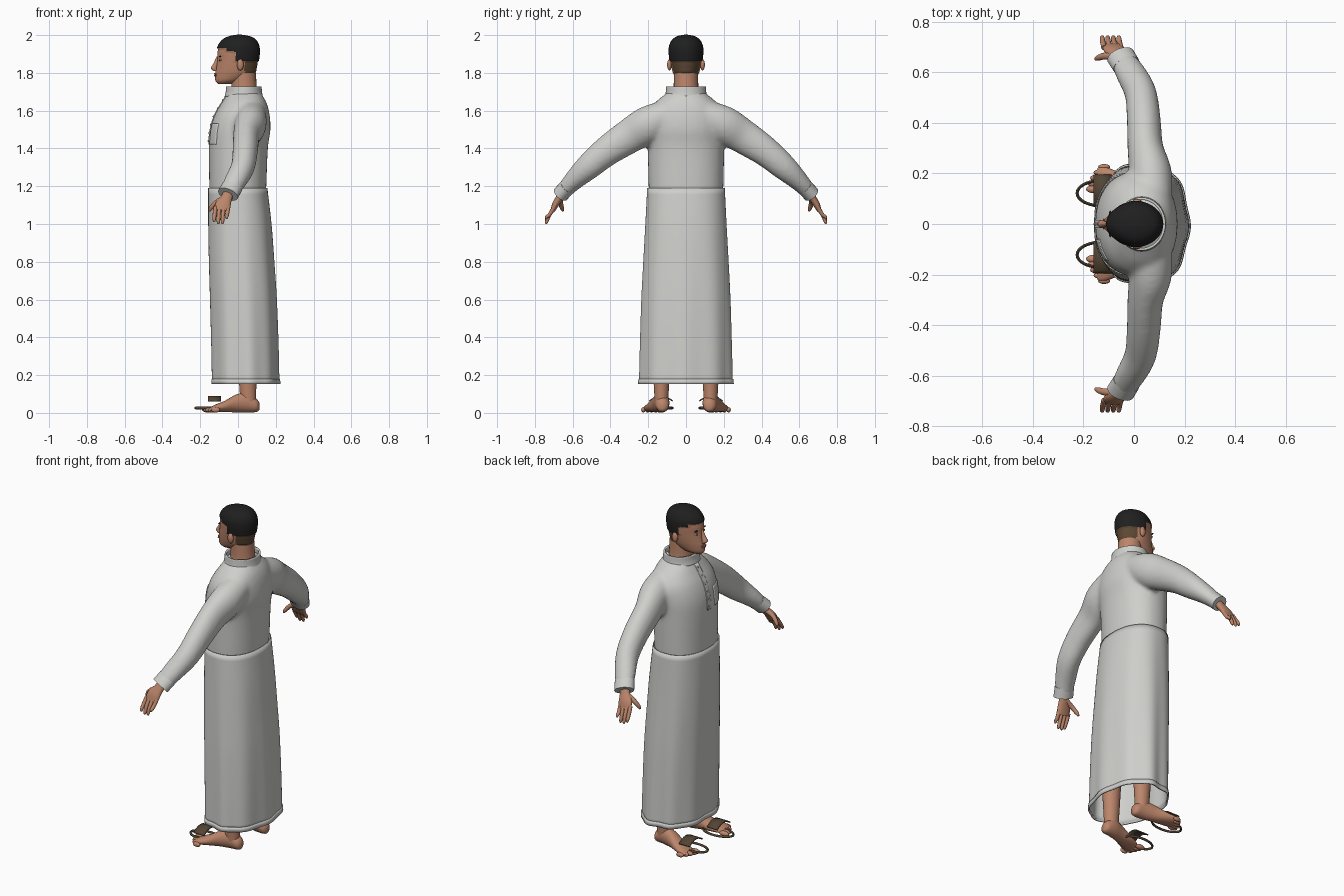
import bpy, bmesh, math
from mathutils import Vector
from mathutils.bvhtree import BVHTree

if "Cube" in bpy.data.objects:
    bpy.data.objects.remove(bpy.data.objects["Cube"])


def material(name, r, g, b):
    m = bpy.data.materials.new(name)
    m.use_nodes = True
    m.diffuse_color = (r, g, b, 1)
    node = m.node_tree.nodes["Principled BSDF"]
    node.inputs["Base Color"].default_value = (r, g, b, 1)
    node.inputs["Roughness"].default_value = 0.8
    return m


CLOTH = material("off white cloth", .62, .62, .60)
SKIN = material("warm skin", .50, .235, .145)
HAIR = material("black hair", .014, .014, .014)
FADE = material("short cropped hair", .11, .065, .035)
LEATHER = material("brown leather", .085, .06, .035)
LIP = material("lip", .36, .14, .10)
WHITE = material("eye white", .55, .5, .45)


def finish(name, bm, mat, angle=50):
    bmesh.ops.recalc_face_normals(bm, faces=bm.faces)
    me = bpy.data.meshes.new(name)
    bm.to_mesh(me)
    bm.free()
    ob = bpy.data.objects.new(name, me)
    bpy.context.collection.objects.link(ob)
    me.materials.append(mat)
    bpy.ops.object.select_all(action='DESELECT')
    ob.select_set(True)
    bpy.context.view_layer.objects.active = ob
    bpy.ops.object.shade_smooth_by_angle(angle=math.radians(angle))
    return ob


def spline(rows, n):
    """Catmull-Rom samples through rows, n per span."""
    p = [rows[0]] + list(rows) + [rows[-1]]
    out = []
    for i in range(1, len(p) - 2):
        for k in range(n):
            t = k / n
            out.append([.5 * (2 * b + (c - a) * t + (2 * a - 5 * b + 4 * c - d) * t * t
                              + (3 * b - a - 3 * c + d) * t ** 3)
                        for a, b, c, d in zip(p[i - 1], p[i], p[i + 1], p[i + 2])])
    return out + [list(rows[-1])]


def tube(name, rows, mat, ref=(1, 0, 0), seg=24, n=4, up=None, power=2, cap=True, fold=None):
    """Loft ellipses along a path; rows are x, y, z, radius along ref, other radius."""
    bm = bmesh.new()
    pts = spline(rows, n)
    rings = []
    for i, (x, y, z, ru, rv) in enumerate(pts):
        a, b = pts[max(i - 1, 0)], pts[min(i + 1, len(pts) - 1)]
        t = Vector(up) if up else (Vector(b[:3]) - Vector(a[:3])).normalized()
        u = Vector(ref)
        u = (u - t * u.dot(t)).normalized()
        v = t.cross(u)
        ring = []
        for k in range(seg):
            ang = math.tau * k / seg
            c, s = math.cos(ang), math.sin(ang)
            f = (abs(c) ** power + abs(s) ** power) ** (-1 / power)
            f *= 1 + fold(ang, z) if fold else 1
            ring.append(bm.verts.new(Vector((x, y, z)) + u * ru * c * f + v * rv * s * f))
        rings.append(ring)
    for r, q in zip(rings, rings[1:]):
        for k in range(seg):
            j = (k + 1) % seg
            bm.faces.new((r[k], r[j], q[j], q[k]))
    if cap:
        bm.faces.new(rings[0][::-1])
        bm.faces.new(rings[-1])
    return finish(name, bm, mat)


def body(name, rows, mat, **kw):
    """Upright loft; rows are z, front x, back x, half width."""
    return tube(name, [((f + b) / 2, 0, z, (b - f) / 2, w) for z, f, b, w in rows],
                mat, up=(0, 0, 1), **kw)


def blob(name, loc, size, mat):
    bm = bmesh.new()
    bmesh.ops.create_uvsphere(bm, u_segments=16, v_segments=10, radius=1)
    bmesh.ops.scale(bm, vec=size, verts=bm.verts)
    bmesh.ops.translate(bm, vec=loc, verts=bm.verts)
    return finish(name, bm, mat)


def thicken(ob, t):
    m = ob.modifiers.new("thickness", 'SOLIDIFY')
    m.thickness, m.offset = t, 0


def surface(ob):
    dg = bpy.context.evaluated_depsgraph_get()
    tree = BVHTree.FromObject(ob, dg)
    return lambda y, z: tree.ray_cast(Vector((-.6, y, z)), Vector((1, 0, 0)))[0].x


# Robe top: torso and sleeves fused into one cloth surface
torso = body("robe_top", [(1.15, -.15, .146, .196), (1.2, -.152, .15, .198), (1.4, -.154, .158, .203),
                          (1.5, -.147, .172, .208), (1.58, -.122, .167, .2), (1.64, -.087, .152, .165),
                          (1.68, -.062, .13, .12), (1.71, -.045, .11, .08)], CLOTH, power=2.2, seg=40)
sleeves = []
for s in (1, -1):
    sleeves.append(tube("sleeve", [(.07, s * .1, 1.58, .08, .08), (.065, s * .2, 1.525, .085, .1),
                                   (.045, s * .3, 1.465, .071, .092), (.038, s * .42, 1.385, .067, .08),
                                   (.025, s * .52, 1.3, .063, .069), (-.015, s * .6, 1.225, .059, .052),
                                   (-.045, s * .65, 1.17, .05, .042)], CLOTH))
for ob in sleeves + [torso]:
    ob.select_set(True)
bpy.context.view_layer.objects.active = torso
bpy.ops.object.join()
mod = torso.modifiers.new("fuse", 'REMESH')
mod.mode, mod.voxel_size, mod.use_smooth_shade = 'VOXEL', .012, True
mod = torso.modifiers.new("soften", 'SMOOTH')
mod.factor, mod.iterations = .5, 6
bpy.context.view_layer.update()
chest_x = surface(torso)


# Skirt with hanging folds, open at the bottom
def folds(a, z):
    depth = max(0, 1.19 - z)
    return depth * (.022 * math.cos(9 * a + .4) + .012 * math.cos(5 * a))


skirt = body("robe_skirt", [(1.19, -.155, .153, .203), (1.0, -.156, .174, .212), (.8, -.153, .188, .222),
                            (.6, -.147, .2, .231), (.35, -.14, .208, .237), (.16, -.136, .211, .24)],
             CLOTH, power=2.3, seg=96, cap=False, fold=folds)
thicken(skirt, .005)
hem = body("robe_hem", [(.18, -.138, .213, .242), (.152, -.138, .215, .244)], CLOTH,
           power=2.3, seg=96, n=2, cap=False, fold=folds)
thicken(hem, .008)
collar = body("collar", [(1.675, -.066, .126, .105), (1.7, -.06, .122, .102), (1.728, -.058, .12, .1)],
              CLOTH, cap=False, seg=40)
thicken(collar, .01)


# Chest pocket and button placket laid onto the cloth
def patch(name, y0, y1, z0, z1):
    bm = bmesh.new()
    bmesh.ops.create_grid(bm, x_segments=8, y_segments=12, size=.5)
    for v in bm.verts:
        y, z = y0 + (v.co.x + .5) * (y1 - y0), z0 + (v.co.y + .5) * (z1 - z0)
        v.co = (chest_x(y, z), y, z)
    thicken(finish(name, bm, CLOTH), .008)


patch("chest_pocket", -.145, -.06, 1.42, 1.53)
patch("button_placket", -.016, .016, 1.42, 1.675)
for i in range(6):
    z = 1.44 + i * .043
    blob("button", (chest_x(0, z) - .004, 0, z), (.004, .006, .006), CLOTH)

# Head, with hair and cropped sides chosen by region
head = body("head", [(1.742, -.105, -.03, .025), (1.76, -.12, .03, .05), (1.795, -.121, .088, .068),
                     (1.83, -.115, .1, .077), (1.87, -.109, .106, .083), (1.91, -.108, .11, .086),
                     (1.945, -.1, .106, .083), (1.975, -.075, .088, .066), (1.99, -.04, .055, .04),
                     (1.996, -.008, .02, .01)], SKIN, seg=64, n=7)
head.data.materials.append(HAIR)
head.data.materials.append(FADE)
bm = bmesh.new()
bm.from_mesh(head.data)
for v in bm.verts:
    v.co.y *= 1 + 1.5 * min(0, v.co.x)
bm.normal_update()
for f in bm.faces:
    c = f.calc_center_median()
    line = 1.862 if c.x > -.015 else 1.915 if c.x > -.06 else 1.93
    if c.z > line:
        f.material_index = 1
    elif c.z > 1.775 and c.x > .035:
        f.material_index = 2
for v in {v for f in bm.faces if f.material_index == 1 for v in f.verts}:
    v.co += v.normal * .006
bm.to_mesh(head.data)
bm.free()
bpy.context.view_layer.update()
face_x = surface(head)
body("neck", [(1.66, -.045, .11, .075), (1.72, -.036, .1, .066), (1.8, -.035, .095, .064)], SKIN)
tube("nose", [(-.106, 0, 1.888, .006, .008), (-.117, 0, 1.85, .013, .011), (-.127, 0, 1.825, .017, .016),
              (-.116, 0, 1.81, .012, .014)], SKIN, up=(0, 0, 1))
for z, h in ((1.795, .005), (1.786, .006)):
    blob("lip", (face_x(0, z) + .003, 0, z), (.008, .022, h), LIP)
for s in (1, -1):
    y = s * .034
    x = face_x(y, 1.868)
    blob("eye", (x + .003, y, 1.868), (.006, .013, .006), WHITE)
    blob("iris", (x - .001, y, 1.868), (.004, .005, .005), HAIR)
    blob("eyebrow", (face_x(y, 1.887) + .002, y, 1.887), (.006, .019, .004), HAIR)
    blob("ear", (.012, s * .088, 1.843), (.018, .012, .03), SKIN)

for s in (1, -1):
    # Cuff and hand
    tube("cuff", [(-.03, s * .627, 1.197, .056, .044), (-.053, s * .664, 1.157, .057, .044)], CLOTH, n=2)
    tube("palm", [(-.045, s * .645, 1.18, .028, .022), (-.06, s * .668, 1.14, .03, .02),
                  (-.078, s * .69, 1.105, .041, .018), (-.086, s * .706, 1.07, .04, .012)], SKIN)
    for i in range(4):
        x = -.118 + i * .022
        tip = 1.012 - .012 * (i in (1, 2)) + .014 * (i == 3)
        tube("finger", [(x, s * .697, 1.09, .011, .011), (x - .006, s * .722, 1.05, .0105, .0105),
                        (x - .008, s * .738, tip + .012, .009, .009),
                        (x - .007, s * .74, tip, .004, .004)], SKIN, seg=10, n=3)
    tube("thumb", [(-.07, s * .665, 1.14, .018, .016), (-.115, s * .665, 1.115, .014, .013),
                   (-.143, s * .657, 1.085, .011, .011), (-.152, s * .652, 1.068, .005, .005)],
         SKIN, ref=(0, 1, 0), seg=10, n=3)

    # Leg and bare foot, turned slightly outwards
    tube("leg", [(.055, s * .13, .04, .04, .035), (.052, s * .13, .14, .045, .04),
                 (.05, s * .13, .35, .055, .052), (.04, s * .12, .7, .065, .065)], SKIN, up=(0, 0, 1))
    tube("foot", [(.113, s * .125, .035, .012, .018), (.098, s * .125, .04, .032, .035),
                  (.05, s * .128, .055, .04, .053), (-.01, s * .142, .05, .042, .047),
                  (-.07, s * .16, .034, .05, .03), (-.12, s * .175, .024, .051, .02),
                  (-.145, s * .18, .018, .042, .012)], SKIN, ref=(0, 1, 0), up=(-1, 0, 0))
    for i in range(5):
        blob("toe", (-.158 + .002 * i + .002 * i * i, s * (.138 + .022 * i), .016),
             (.032 - .002 * i, .016 - .0012 * i, .014), SKIN)

    # Sandal: thin sole rim and a broad instep strap
    rim = tube("sandal_rim", [(-.13 + .095 * math.cos(a), s * (.122 + .05 * math.sin(a)), .026, .007, .006)
                              for a in [math.tau * k / 16 for k in range(17)]],
               LEATHER, ref=(0, 0, 1), seg=8, n=2)
    bm = bmesh.new()
    bmesh.ops.create_grid(bm, x_segments=2, y_segments=12, size=.5)
    for v in bm.verts:
        t = v.co.y * 2
        v.co = (-.125 + v.co.x * .07, s * (.132 + t * .062), .087 - .025 * t * t)
    thicken(finish("sandal_strap", bm, LEATHER), .007)
